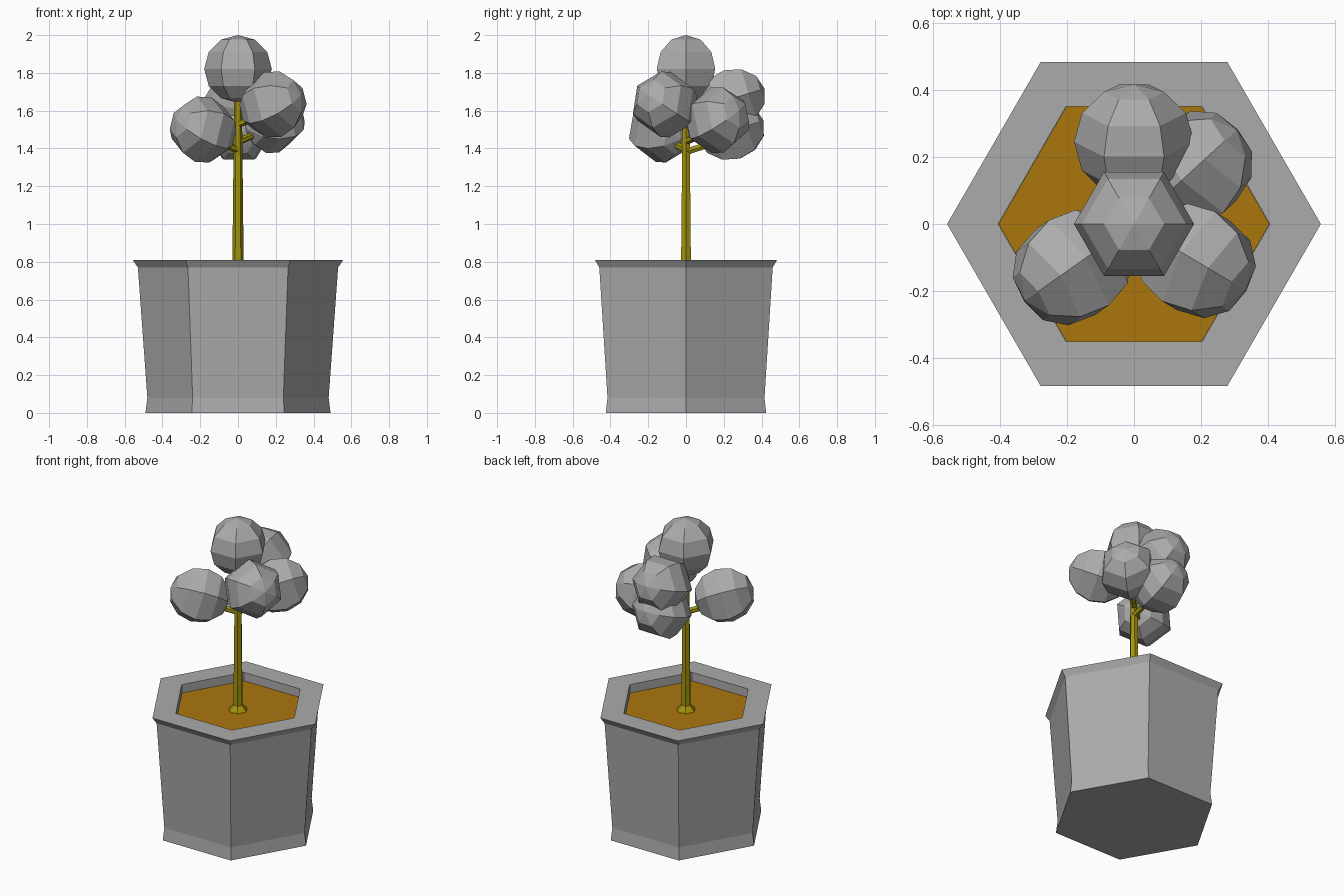
import bpy
import bmesh
from math import sin, cos, pi, atan2, hypot, radians
from mathutils import Matrix

cube = bpy.data.objects.get("Cube")
if cube:
    bpy.data.objects.remove(cube, do_unlink=True)

SIDES = 6


def material(name, colour):
    mat = bpy.data.materials.new(name)
    mat.use_nodes = True
    mat.diffuse_color = (*colour, 1)
    mat.node_tree.nodes["Principled BSDF"].inputs["Base Color"].default_value = (*colour, 1)
    return mat


grey = material("mid_grey", (0.41, 0.41, 0.41))
earth = material("orange_brown", (0.41, 0.18, 0.004))
bark = material("olive_yellow", (0.37, 0.3, 0.004))


def lathe(name, profile, mat, matrix=Matrix()):
    """Turn (radius, height) points into a six-sided flat-shaded solid."""
    bm = bmesh.new()
    rings = []
    for r, z in profile:
        angles = [2 * pi * i / SIDES for i in range(SIDES)]
        rings.append([bm.verts.new((r * cos(a), r * sin(a), z)) for a in angles])
    for low, high in zip(rings, rings[1:]):
        for i in range(SIDES):
            j = (i + 1) % SIDES
            bm.faces.new((low[i], low[j], high[j], high[i]))
    # Close the ends unless they taper to a point
    for ring, (r, z) in zip((rings[0], rings[-1]), (profile[0], profile[-1])):
        if r > 0:
            bm.faces.new(ring)
    bmesh.ops.remove_doubles(bm, verts=bm.verts, dist=0.0001)
    bmesh.ops.recalc_face_normals(bm, faces=bm.faces)
    mesh = bpy.data.meshes.new(name)
    bm.to_mesh(mesh)
    bm.free()
    mesh.materials.append(mat)
    obj = bpy.data.objects.new(name, mesh)
    obj.matrix_world = matrix
    bpy.context.collection.objects.link(obj)
    return obj


# Pot with flared rim and a recess, filled with soil
SOIL = 0.755
lathe("pot", [(0.49, 0), (0.48, 0.08), (0.53, 0.77), (0.557, 0.81),
              (0.405, 0.81), (0.405, SOIL - 0.02)], grey)
lathe("soil", [(0.404, SOIL - 0.015), (0.404, SOIL)], earth)

# Trunk with a flared foot
lathe("trunk", [(0.06, SOIL), (0.03, 0.79), (0.02, 1.72)], bark)

# Faceted foliage balls, each on a gently rising branch
BALL = 0.179
RINGS = 6
SLOPE = 0.3
ball_profile = [(BALL * sin(pi * k / RINGS), -BALL * cos(pi * k / RINGS))
                for k in range(RINGS + 1)]
ball_profile[0] = (0, -BALL)
ball_profile[-1] = (0, BALL)

lathe("foliage_top", ball_profile, grey, Matrix.Translation((0, 0, 2 - BALL)))

# Centre of each ball and its roll about the branch in degrees
clusters = {
    "front_right": ((-0.185, -0.13, 1.50), 30),
    "front_left": ((0.185, -0.11, 1.633), 30),
    "back_left": ((0.18, 0.165, 1.55), 30),
    "back_upper": ((0, 0.245, 1.665), 0),
    "back_lower": ((0.005, 0.24, 1.495), 0),
}
for label, (centre, roll) in clusters.items():
    x, y, z = centre
    reach = hypot(x, y)
    rise = SLOPE * reach
    turn = (Matrix.Rotation(atan2(-x, y), 4, "Z")
            @ Matrix.Rotation(-atan2(reach, rise), 4, "X")
            @ Matrix.Rotation(radians(roll), 4, "Z"))
    lathe("foliage_" + label, ball_profile, grey, Matrix.Translation(centre) @ turn)
    start = Matrix.Translation((0, 0, z - rise - 0.04))
    lathe("branch_" + label, [(0.02, 0), (0.017, reach - 0.04)], bark, start @ turn)
